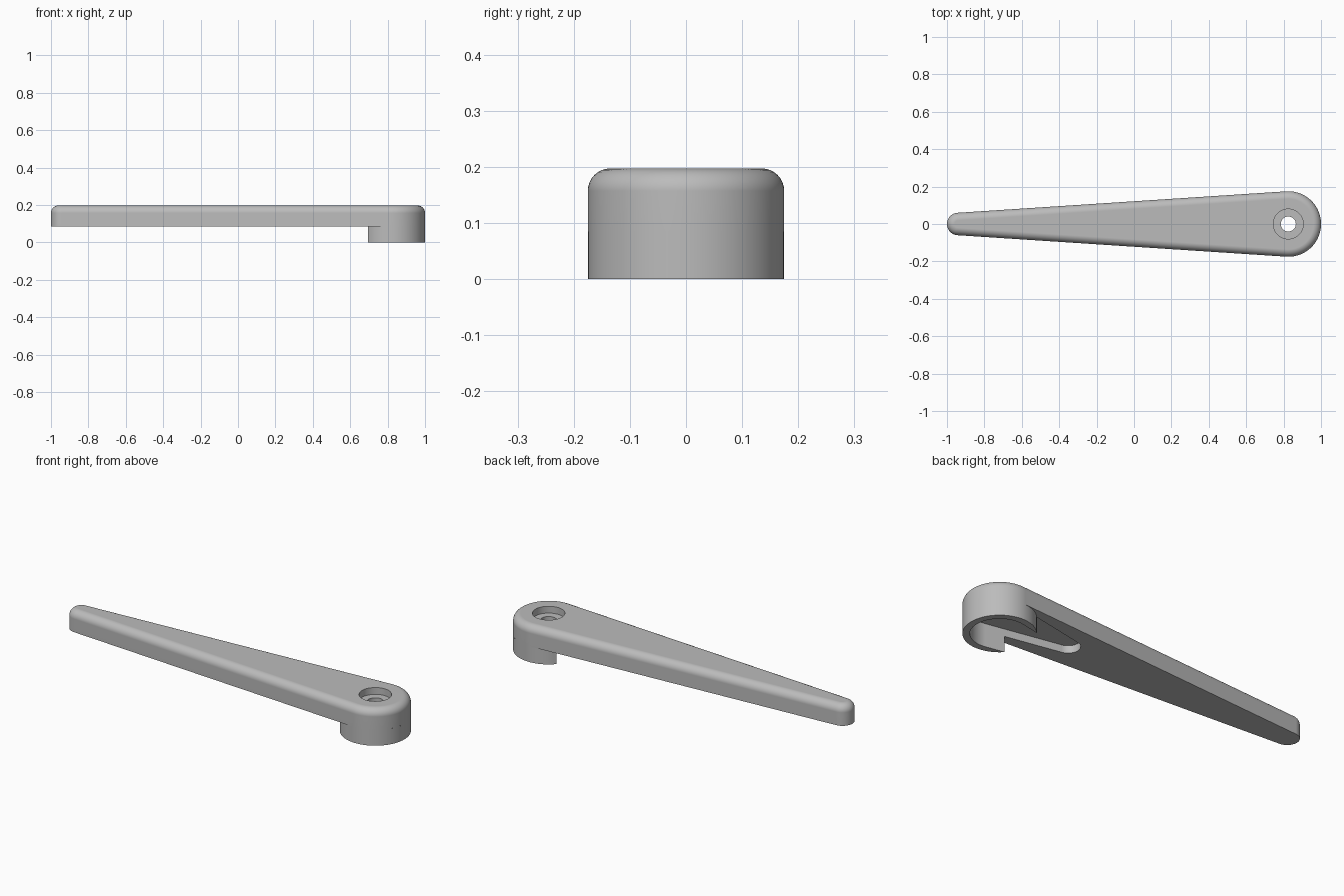
import bpy, bmesh, math

old = bpy.data.objects.get("Cube")
if old:
    bpy.data.objects.remove(old, do_unlink=True)

HEAD_X, HEAD_R = 0.825, 0.175
TIP_X, TIP_R = -0.94, 0.06
UNDER, TOP, ROUND = 0.085, 0.197, 0.04

grey = bpy.data.materials.new("plain grey")
grey.use_nodes = True
colour = (0.5, 0.5, 0.5, 1)
grey.diffuse_color = colour
grey.node_tree.nodes["Principled BSDF"].inputs["Base Color"].default_value = colour


def taper(x1, r1, x2, r2, steps=48):
    """Outline around a big right-hand circle and a small left-hand one."""
    a = math.acos((r2 - r1) / (x1 - x2))
    pts = []
    for cx, r, start, end in ((x1, r1, -a, a), (x2, r2, a, 2 * math.pi - a)):
        for i in range(steps + 1):
            t = start + (end - start) * i / steps
            pts.append((cx + r * math.cos(t), r * math.sin(t)))
    return pts


def circle(r, steps=64):
    return [(HEAD_X + r * math.cos(2 * math.pi * i / steps),
             r * math.sin(2 * math.pi * i / steps)) for i in range(steps)]


def loft(name, layers):
    """Closed solid through (outline, height) layers."""
    bm = bmesh.new()
    rings = [[bm.verts.new((x, y, z)) for x, y in pts] for pts, z in layers]
    bm.faces.new(rings[0][::-1])
    bm.faces.new(rings[-1])
    n = len(rings[0])
    for low, high in zip(rings, rings[1:]):
        for i in range(n):
            j = (i + 1) % n
            bm.faces.new((low[i], low[j], high[j], high[i]))
    mesh = bpy.data.meshes.new(name)
    bm.to_mesh(mesh)
    bm.free()
    mesh.materials.append(grey)
    ob = bpy.data.objects.new(name, mesh)
    bpy.context.collection.objects.link(ob)
    return ob


def select(ob):
    bpy.ops.object.select_all(action="DESELECT")
    ob.select_set(True)
    bpy.context.view_layer.objects.active = ob


def cut(ob, cutter):
    mod = ob.modifiers.new("cut", "BOOLEAN")
    mod.operation, mod.solver, mod.object = "DIFFERENCE", "EXACT", cutter
    select(ob)
    bpy.ops.object.modifier_apply(modifier=mod.name)


# Tapered arm with a rounded top edge
layers = [(taper(HEAD_X, HEAD_R, TIP_X, TIP_R), UNDER)]
for i in range(9):
    t = math.pi / 2 * i / 8
    inset = ROUND * (1 - math.cos(t))
    layers.append((taper(HEAD_X, HEAD_R - inset, TIP_X, TIP_R - inset),
                   TOP - ROUND + ROUND * math.sin(t)))
arm = loft("lever_arm", layers)

# Collar below the head
collar = loft("head_collar", [(circle(HEAD_R, 96), 0), (circle(HEAD_R, 96), UNDER)])

# Pocket underneath, counterbore and screw hole
slot = taper(HEAD_X, 0.14, 0.405, 0.06)
pocket = loft("pocket_cutter", [(slot, -0.1), (slot, 0.125)])
bore = loft("bore_cutter", [(circle(0.08), 0.16), (circle(0.08), 0.3)])
hole = loft("hole_cutter", [(circle(0.04), 0.05), (circle(0.04), 0.3)])
for cutter in (pocket, bore, hole):
    cut(arm, cutter)
cut(collar, pocket)
for cutter in (pocket, bore, hole):
    bpy.data.objects.remove(cutter, do_unlink=True)

# Open the hidden joint between collar and arm
bm = bmesh.new()
bm.from_mesh(collar.data)
lids = [f for f in bm.faces if f.normal.z > 0.9]
bmesh.ops.delete(bm, geom=lids, context="FACES_ONLY")
bm.to_mesh(collar.data)
bm.free()

# Smooth shading with crisp edges
for ob in (arm, collar):
    select(ob)
    bpy.ops.object.shade_smooth_by_angle(angle=math.radians(30))
    mod = ob.modifiers.new("even_normals", "WEIGHTED_NORMAL")
    mod.keep_sharp = True
